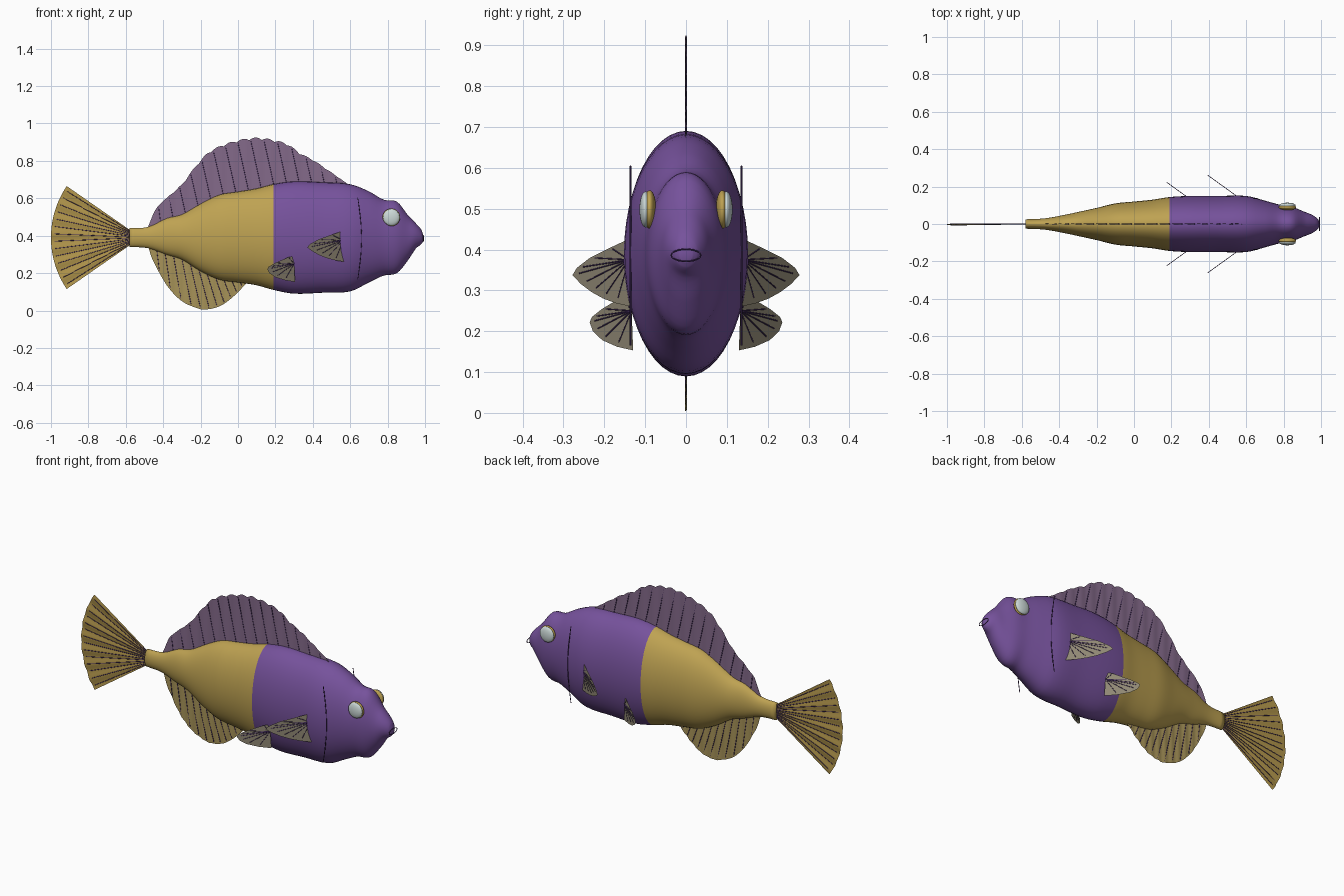
import bpy, math
from math import sin, cos, pi, radians

if "Cube" in bpy.data.objects:
    bpy.data.objects.remove(bpy.data.objects["Cube"])


def material(name, r, g, b):
    lin = [((c / 255 + 0.055) / 1.055) ** 2.4 for c in (r, g, b)]
    m = bpy.data.materials.new(name)
    m.diffuse_color = (*lin, 1)
    m.use_nodes = True
    m.node_tree.nodes["Principled BSDF"].inputs["Base Color"].default_value = m.diffuse_color
    return m


PURPLE = material("purple", 118, 82, 156)
GOLD = material("gold", 190, 162, 82)
MAUVE = material("mauve_fin", 132, 106, 138)
OLIVE = material("olive_fin", 166, 146, 88)
TAILGOLD = material("tail_gold", 178, 150, 76)
GREY = material("grey_fin", 146, 138, 118)
DARK = material("dark_purple", 66, 44, 92)
GLASS = material("eye_white", 205, 218, 216)


def add_mesh(name, verts, faces, *mats):
    me = bpy.data.meshes.new(name)
    me.from_pydata(verts, [], faces)
    me.shade_smooth()
    for m in mats:
        me.materials.append(m)
    ob = bpy.data.objects.new(name, me)
    bpy.context.collection.objects.link(ob)
    return ob


def add_wires(name, paths, mat, radius=0.002, cyclic=False):
    cu = bpy.data.curves.new(name, 'CURVE')
    cu.dimensions = '3D'
    cu.bevel_depth = radius
    cu.bevel_resolution = 1
    for p in paths:
        s = cu.splines.new('POLY')
        s.points.add(len(p) - 1)
        for pt, co in zip(s.points, p):
            pt.co = (*co, 1)
        s.use_cyclic_u = cyclic
    cu.materials.append(mat)
    ob = bpy.data.objects.new(name, cu)
    bpy.context.collection.objects.link(ob)
    return ob


def interp(rows, x):
    """Smooth interpolation of table rows sorted by their first value."""
    n = len(rows)
    x = min(max(x, rows[0][0]), rows[-1][0])
    i = max(k for k in range(n - 1) if rows[k][0] <= x)
    a, b = rows[i], rows[i + 1]
    h = b[0] - a[0]
    t = (x - a[0]) / h
    out = []
    for c in range(1, len(a)):
        def slope(k):
            p, q = rows[max(k - 1, 0)], rows[min(k + 1, n - 1)]
            return (q[c] - p[c]) / (q[0] - p[0])
        out.append((2*t**3 - 3*t**2 + 1) * a[c] + (t**3 - 2*t**2 + t) * h * slope(i)
                   + (3*t**2 - 2*t**3) * b[c] + (t**3 - t**2) * h * slope(i + 1))
    return out


# Body: stations of x, top z, bottom z, half width
BODY = [(-0.58, .44, .34, .025), (-.48, .447, .333, .03), (-.38, .493, .298, .047),
        (-.3, .513, .272, .064), (-.2, .57, .21, .086), (-.1, .618, .165, .11),
        (0, .635, .15, .12), (.1, .652, .135, .13), (.19, .675, .11, .144),
        (.3, .69, .09, .15), (.45, .685, .095, .15), (.6, .675, .102, .15),
        (.7, .637, .15, .125), (.78, .592, .187, .103), (.85, .582, .2, .09),
        (.91, .508, .27, .066), (.95, .467, .33, .05), (.98, .432, .355, .03),
        (.99, .405, .37, .015)]
SEG, SUB = 48, 4
xs = [a[0] + (b[0] - a[0]) * k / SUB for a, b in zip(BODY, BODY[1:]) for k in range(SUB)]
xs.append(BODY[-1][0])
verts, faces = [], []
for x in xs:
    top, bot, w = interp(BODY, x)
    for k in range(SEG):
        a = 2 * pi * k / SEG
        verts.append((x, w * cos(a), (top + bot) / 2 + (top - bot) / 2 * sin(a)))
for i in range(len(xs) - 1):
    for k in range(SEG):
        k2 = (k + 1) % SEG
        faces.append((i * SEG + k, i * SEG + k2, (i + 1) * SEG + k2, (i + 1) * SEG + k))
faces.append(tuple(reversed(range(SEG))))
faces.append(tuple(range((len(xs) - 1) * SEG, len(xs) * SEG)))
body = add_mesh("body", verts, faces, GOLD, PURPLE)
for p in body.data.polygons:
    p.material_index = 1 if p.center.x > 0.19 else 0

# Dorsal and anal fins: thin sheets between the body and an outline, with rays
DORSAL = [(-.48, .45), (-.44, .54), (-.38, .6), (-.3, .67), (-.25, .735), (-.2, .795), (-.16, .835),
          (-.1, .868), (0, .9), (.1, .913), (.2, .9), (.27, .878), (.33, .835), (.4, .8),
          (.5, .735), (.6, .667)]
ANAL = [(-.48, .34), (-.46, .28), (-.42, .2), (-.37, .12), (-.3, .05), (-.22, .013),
        (-.18, .005), (-.1, .022), (-.03, .07), (.05, .15)]


def sheet_fin(name, outline, side, mat, rays, scallop):
    x0, x1 = outline[0][0], outline[-1][0]
    sign = 1 if side == 0 else -1

    def base(x):
        return interp(BODY, x)[side] - 0.02 * sign

    def edge(x):
        t = (x - x0) / (x1 - x0)
        return interp(outline, x)[0] + scallop * abs(sin(pi * rays * t)) * sin(pi * t)

    n = rays * 8
    v, f = [], []
    for i in range(n + 1):
        x = x0 + (x1 - x0) * i / n
        y = 0.002 * sin(2 * pi * rays * i / n)
        v += [(x, 0, base(x)), (x, y, edge(x))]
        if i:
            f.append((2 * i - 2, 2 * i, 2 * i + 1, 2 * i - 1))
    add_mesh(name, v, f, mat)
    paths = []
    for i in range(1, rays):
        t = i / rays
        xb = x0 + (x1 - x0) * t
        xt = xb - sign * 0.06 * sin(pi * t)
        paths.append([(xb, 0, base(xb)), (xt, 0, edge(xt) - 0.01 * sign)])
    add_wires(name + "_rays", paths, DARK)


sheet_fin("dorsal_fin", DORSAL, 0, MAUVE, 16, 0.012)
sheet_fin("anal_fin", ANAL, 1, OLIVE, 12, 0.0)

# Tail fin: a fan with a rounded rear edge
N = 56
v, f, rays = [], [], []
for i in range(N + 1):
    u = 2 * i / N - 1
    a = radians(38.5) * u
    r = 0.43 + 0.012 * u * u
    y = 0.003 * sin(i * pi / 4)
    tip = (-0.57 - r * cos(a), y - 0.002, 0.39 + r * sin(a))
    v += [(-0.57, 0, 0.39 + 0.035 * u), tip]
    if i:
        f.append((2 * i - 2, 2 * i, 2 * i + 1, 2 * i - 1))
    if i % 4 == 2:
        rays.append([(-0.575, 0, 0.39 + 0.035 * u),
                     (-0.57 - .96 * r * cos(a), y - 0.002, 0.39 + .96 * r * sin(a))])
add_mesh("tail_fin", v, f, TAILGOLD)
add_wires("tail_fin_rays", rays, DARK)

# Paired fins: fans swept back and outward from the body
PECTORAL = [(.56, .425), (.5, .405), (.43, .38), (.385, .355), (.37, .337), (.4, .315),
            (.435, .296), (.475, .28), (.52, .268), (.572, .26)]
PELVIC = [(.3, .29), (.27, .285), (.2, .255), (.165, .235), (.157, .222), (.168, .2),
          (.2, .178), (.25, .162), (.305, .153)]


def paired_fin(name, outline, root, y0):
    for s, label in ((-1, "near"), (1, "far")):
        def place(p):
            return (p[0], s * (y0 + (root[0] - p[0]) * 0.72), p[1])
        v = [place(root)] + [place(p) for p in outline]
        f = [(0, i, i + 1) for i in range(1, len(outline))]
        add_mesh(f"{name}_{label}", v, f, GREY)
        ends = [((root[0] + 7 * p[0]) / 8, (root[1] + 7 * p[1]) / 8) for p in outline[1:-1]]
        add_wires(f"{name}_rays_{label}", [[place(root), place(e)] for e in ends], DARK, 0.0017)


paired_fin("pectoral_fin", PECTORAL, (.562, .375), 0.14)
paired_fin("pelvic_fin", PELVIC, (.3, .25), 0.133)


# Eyes: gold socket with a pale lens on each side
def ellipsoid(name, loc, scale, mat):
    bpy.ops.mesh.primitive_uv_sphere_add(segments=32, ring_count=16, radius=1, location=loc)
    ob = bpy.context.object
    ob.name = name
    ob.scale = scale
    ob.data.shade_smooth()
    ob.data.materials.append(mat)


for s, label in ((-1, "near"), (1, "far")):
    ellipsoid(f"eye_socket_{label}", (.82, s * .089, .498), (.047, .016, .047), GOLD)
    ellipsoid(f"eye_lens_{label}", (.82, s * .099, .498), (.044, .015, .044), GLASS)
    # Gill line: a thin shallow arc
    gill = [(.64 + .021 * cos(pi * t / 20), s * .136, .385 + .22 * t / 10) for t in range(-10, 11)]
    add_wires(f"gill_line_{label}", [gill], DARK)

# Mouth: thin oval ring at the snout
ring = [(.992, .036 * cos(2 * pi * i / 24), .386 + .015 * sin(2 * pi * i / 24)) for i in range(24)]
add_wires("mouth", [ring], DARK, 0.002, True)
